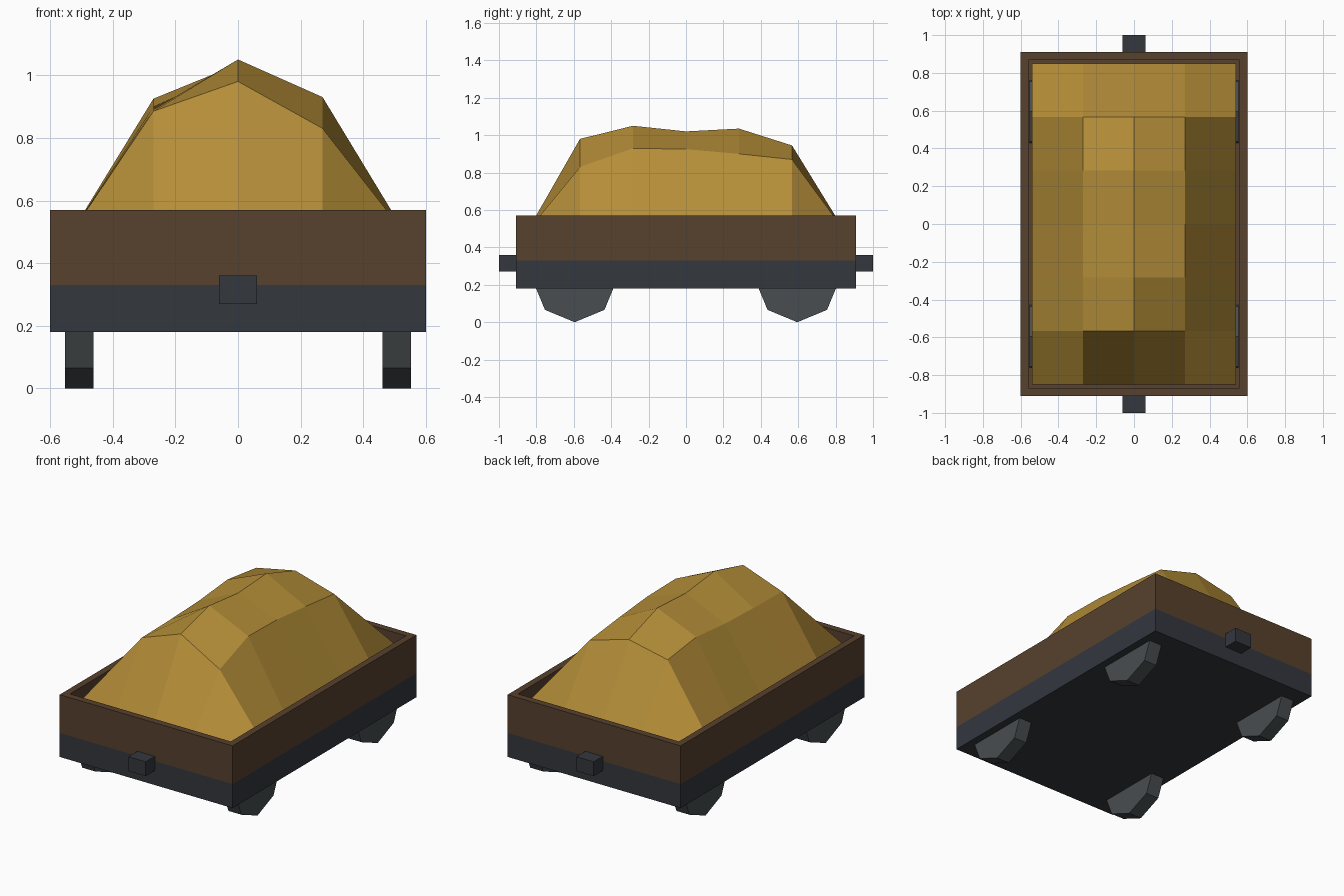
import bpy, bmesh
from math import radians
from mathutils import Matrix

if "Cube" in bpy.data.objects:
    bpy.data.objects.remove(bpy.data.objects["Cube"])


def material(name, rgb):
    m = bpy.data.materials.new(name)
    m.diffuse_color = (*rgb, 1)
    m.use_nodes = True
    m.node_tree.nodes["Principled BSDF"].inputs["Base Color"].default_value = m.diffuse_color
    return m


IRON = material("dark_iron", (0.033, 0.038, 0.048))
STEEL = material("wheel_steel", (0.065, 0.075, 0.08))
WOOD = material("brown_wood", (0.095, 0.052, 0.026))
ORE = material("golden_ore", (0.46, 0.27, 0.04))


def finish(name, bm, mat):
    bmesh.ops.recalc_face_normals(bm, faces=bm.faces)
    mesh = bpy.data.meshes.new(name)
    bm.to_mesh(mesh)
    bm.free()
    mesh.materials.append(mat)
    ob = bpy.data.objects.new(name, mesh)
    bpy.context.collection.objects.link(ob)
    return ob


def box_mesh(size, centre):
    bm = bmesh.new()
    bmesh.ops.create_cube(bm, size=1, matrix=Matrix.Translation(centre) @ Matrix.Diagonal((*size, 1)))
    return bm


# Chassis slab
finish("chassis", box_mesh((1.2, 1.82, 0.15), (0, 0, 0.255)), IRON)

# Open wooden tray: inset the top and sink it to leave a rim
bm = box_mesh((1.2, 1.82, 0.24), (0, 0, 0.45))
bm.faces.ensure_lookup_table()
top = max(bm.faces, key=lambda f: f.calc_center_median().z)
bmesh.ops.inset_region(bm, faces=[top], thickness=0.06)
floor = bmesh.ops.extrude_face_region(bm, geom=[top])["geom"]
bmesh.ops.translate(bm, vec=(0, 0, -0.2), verts=[v for v in floor if isinstance(v, bmesh.types.BMVert)])
if top.is_valid:
    bm.faces.remove(top)
finish("wooden_tray", bm, WOOD)

# Couplers at both ends
for label, s in (("front", -1), ("back", 1)):
    finish(label + "_coupler", box_mesh((0.12, 0.09, 0.09), (0, s * 0.955, 0.315)), IRON)

# Four eight-sided wheels
for side, sx in (("left", -1), ("right", 1)):
    for end, sy in (("front", -1), ("back", 1)):
        bm = bmesh.new()
        bmesh.ops.create_cone(bm, cap_ends=True, segments=8, radius1=0.225, radius2=0.225, depth=0.09,
                              matrix=Matrix.Translation((sx * 0.507, sy * 0.595, 0.225))
                              @ Matrix.Rotation(radians(90), 4, 'Y'))
        finish(f"{end}_{side}_wheel", bm, STEEL)

# Ore heap: 4 x 6 grid with uneven heights inside, level at the rim
LEFT = (0.885, 0.89, 0.90, 0.925, 0.89)
RIDGE = (0.98, 1.05, 1.02, 1.035, 0.945)
RIGHT = (0.83, 0.93, 0.925, 0.90, 0.87)
base = 0.485
bm = bmesh.new()
grid = []
for i in range(5):
    row = []
    for j in range(7):
        inside = 0 < i < 4 and 0 < j < 6
        z = (LEFT, RIDGE, RIGHT)[i - 1][j - 1] if inside else base
        row.append(bm.verts.new((-0.54 + 0.27 * i, -0.85 + 0.85 / 3 * j, z)))
    grid.append(row)
for i in range(4):
    for j in range(6):
        bm.faces.new((grid[i][j], grid[i + 1][j], grid[i + 1][j + 1], grid[i][j + 1]))
rim = [e for e in bm.edges if e.is_boundary]
skirt = bmesh.ops.extrude_edge_only(bm, edges=rim)["geom"]
bmesh.ops.translate(bm, vec=(0, 0, -0.1), verts=[v for v in skirt if isinstance(v, bmesh.types.BMVert)])
bmesh.ops.holes_fill(bm, edges=[e for e in bm.edges if e.is_boundary], sides=0)
finish("ore_heap", bm, ORE)
